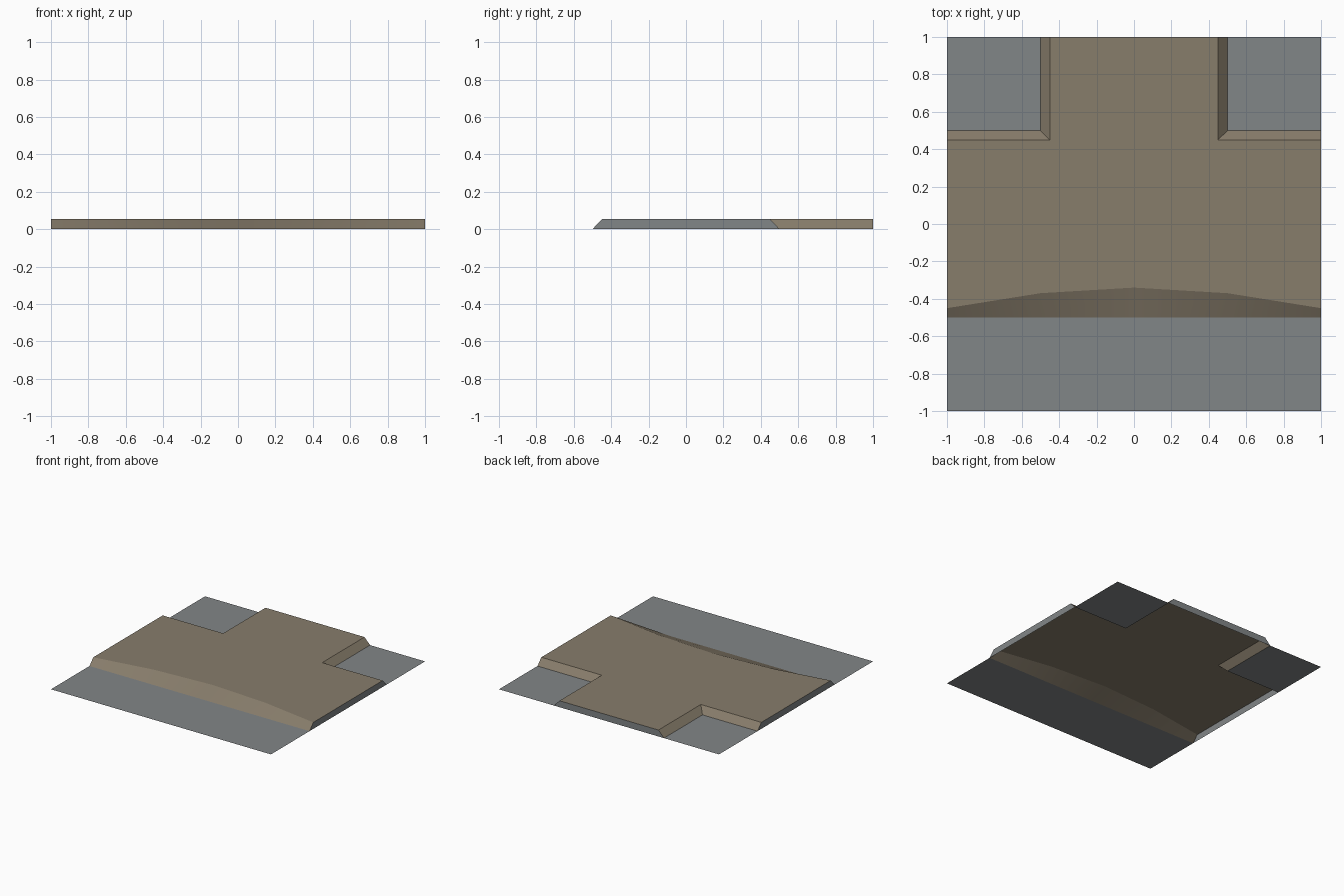
import bpy

if "Cube" in bpy.data.objects:
    bpy.data.objects.remove(bpy.data.objects["Cube"])

H = 0.053  # height of the raised road


def material(name, rgb):
    m = bpy.data.materials.new(name)
    m.diffuse_color = (*rgb, 1)
    m.use_nodes = True
    m.node_tree.nodes["Principled BSDF"].inputs["Base Color"].default_value = m.diffuse_color
    return m


BROWN = material("dirt brown", (0.245, 0.205, 0.148))
GREY = material("stone grey", (0.222, 0.238, 0.244))


def part(name, verts, faces, mat, smooth=False):
    me = bpy.data.meshes.new(name)
    me.from_pydata(verts, [], faces)
    me.materials.append(mat)
    for p in me.polygons:
        p.use_smooth = smooth
    ob = bpy.data.objects.new(name, me)
    bpy.context.collection.objects.link(ob)
    return ob


def quad(name, pts, mat):
    return part(name, pts, [(0, 1, 2, 3)], mat)


# Bowed front edge of the raised T-shaped top
xs = [-1, -0.5, 0, 0.5, 1]
front = [(-1, -0.45), (-0.5, -0.37), (0, -0.34), (0.5, -0.37), (1, -0.45)]

# Road top: crossbar and stem
outline = front + [(1, 0.45), (0.45, 0.45), (0.45, 1),
                   (-0.45, 1), (-0.45, 0.45), (-1, 0.45)]
part("road_top", [(x, y, H) for x, y in outline],
     [tuple(range(len(outline)))], BROWN)

# Front bank, shallow in the middle and steep at the ends
part("front_bank", [(x, -0.5, 0) for x in xs] + [(x, y, H) for x, y in front],
     [(i, i + 1, i + 6, i + 5) for i in range(4)], BROWN, True)

# Front ground strip
quad("front_ground", [(-1, -1, 0), (1, -1, 0), (1, -0.5, 0), (-1, -0.5, 0)], GREY)

# Back corners and side ends, mirrored left and right
for side, s in (("left", -1), ("right", 1)):
    def mirrored(name, pts, mat):
        pts = [(s * x, y, z) for x, y, z in pts]
        quad(side + "_" + name, pts if s > 0 else pts[::-1], mat)

    mirrored("corner_ground", [(0.5, 0.5, 0), (1, 0.5, 0), (1, 1, 0), (0.5, 1, 0)], GREY)
    mirrored("stem_bank", [(0.5, 0.5, 0), (0.5, 1, 0), (0.45, 1, H), (0.45, 0.45, H)], BROWN)
    mirrored("back_bank", [(1, 0.5, 0), (0.5, 0.5, 0), (0.45, 0.45, H), (1, 0.45, H)], BROWN)
    mirrored("end_wall", [(1, -0.5, 0), (1, 0.5, 0), (1, 0.45, H), (1, -0.45, H)], GREY)

# Back end of the stem
quad("back_end_wall", [(0.5, 1, 0), (-0.5, 1, 0), (-0.45, 1, H), (0.45, 1, H)], GREY)
